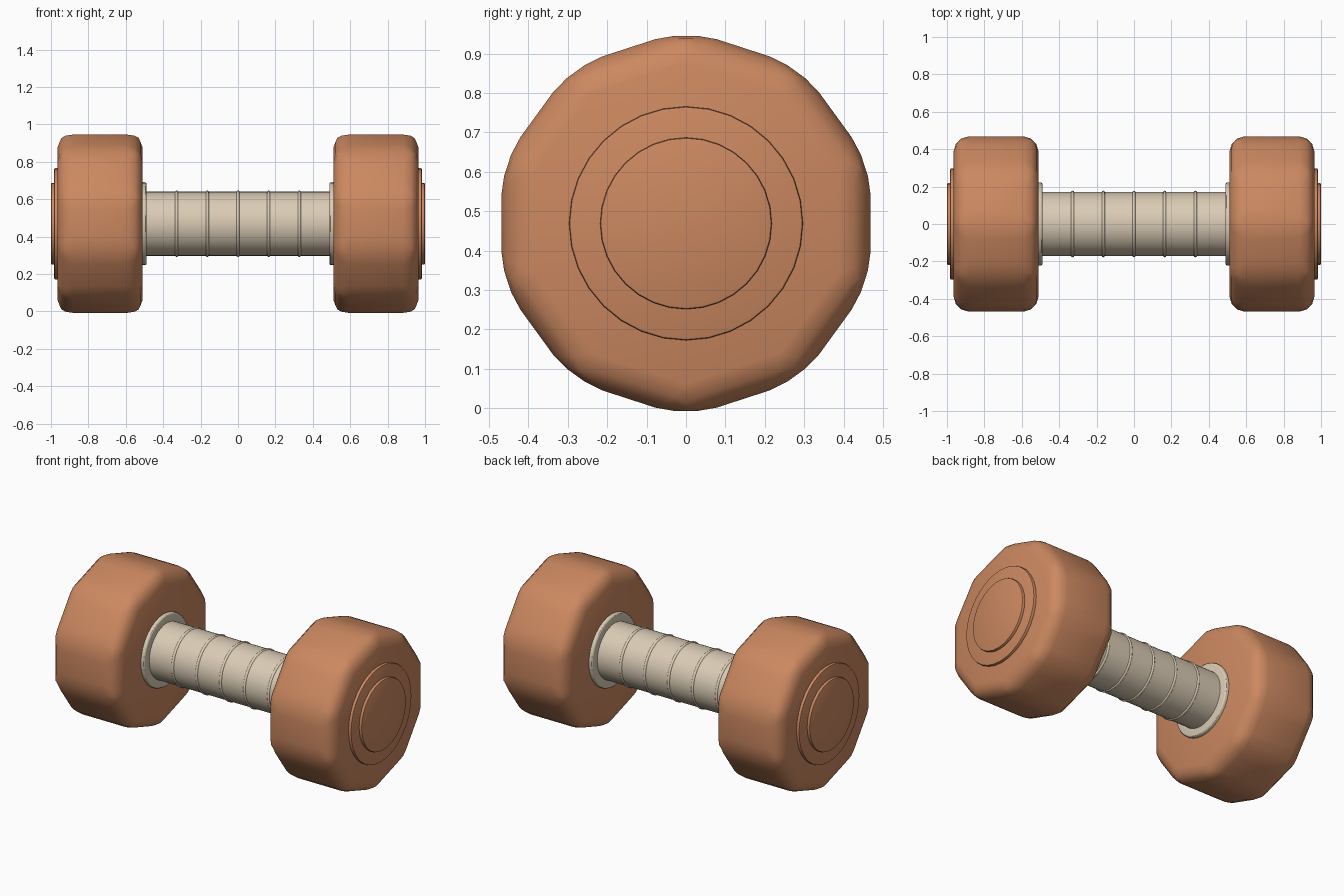
import bpy
import math

if "Cube" in bpy.data.objects:
    bpy.data.objects.remove(bpy.data.objects["Cube"])

CENTRE_Z = 0.469


def material(name, rgb):
    m = bpy.data.materials.new(name)
    m.diffuse_color = (*rgb, 1.0)
    m.use_nodes = True
    m.node_tree.nodes["Principled BSDF"].inputs["Base Color"].default_value = m.diffuse_color
    return m


copper = material("copper", (0.60, 0.247, 0.118))
cream = material("cream", (0.70, 0.60, 0.46))


def finish(obj, name, mat, angle=30):
    obj.name = name
    obj.data.materials.append(mat)
    bpy.ops.object.shade_smooth_by_angle(angle=math.radians(angle))


def barrel(name, x0, x1, radius, sides, mat, bevel=0.0, segments=2, turn=0.0, angle=30):
    """Cylinder lying along x from x0 to x1, with rounded edges."""
    bpy.ops.mesh.primitive_cylinder_add(
        vertices=sides, radius=radius, depth=abs(x1 - x0),
        location=((x0 + x1) / 2, 0, CENTRE_Z))
    obj = bpy.context.object
    obj.rotation_euler = (0, math.pi / 2, 0)
    bpy.ops.object.transform_apply(location=False, rotation=True, scale=False)
    obj.rotation_euler = (turn, 0, 0)
    bpy.ops.object.transform_apply(location=False, rotation=True, scale=False)
    if bevel:
        mod = obj.modifiers.new("rounding", 'BEVEL')
        mod.width = bevel
        mod.segments = segments
        mod.limit_method = 'ANGLE'
        mod.angle_limit = math.radians(30)
        bpy.ops.object.modifier_apply(modifier=mod.name)
    finish(obj, name, mat, angle)
    return obj


# Grip bar
barrel("handle", -0.52, 0.52, 0.172, 32, cream)

# Raised grip rings
for i in range(-2, 3):
    bpy.ops.mesh.primitive_torus_add(
        major_segments=32, minor_segments=8, major_radius=0.169, minor_radius=0.009,
        location=(i * 0.164, 0, CENTRE_Z), rotation=(0, math.pi / 2, 0))
    finish(bpy.context.object, f"grip_ring_{i + 3}", cream, 60)

for side, s in (("left", -1), ("right", 1)):
    # Ten-sided head, flat at top and bottom, with rounded edges
    barrel(f"{side}_head", s * 0.51, s * 0.965, 0.469 / math.cos(math.radians(18)), 10,
           copper, bevel=0.082, segments=3, turn=math.pi / 2, angle=30)
    # Stepped end discs
    barrel(f"{side}_outer_disc", s * 0.95, s * 0.983, 0.297, 32, copper, 0.006)
    barrel(f"{side}_inner_disc", s * 0.97, s * 1.0, 0.218, 32, copper, 0.006)
    # Collar between head and grip
    barrel(f"{side}_collar", s * 0.488, s * 0.53, 0.222, 32, cream, 0.012, 3)
